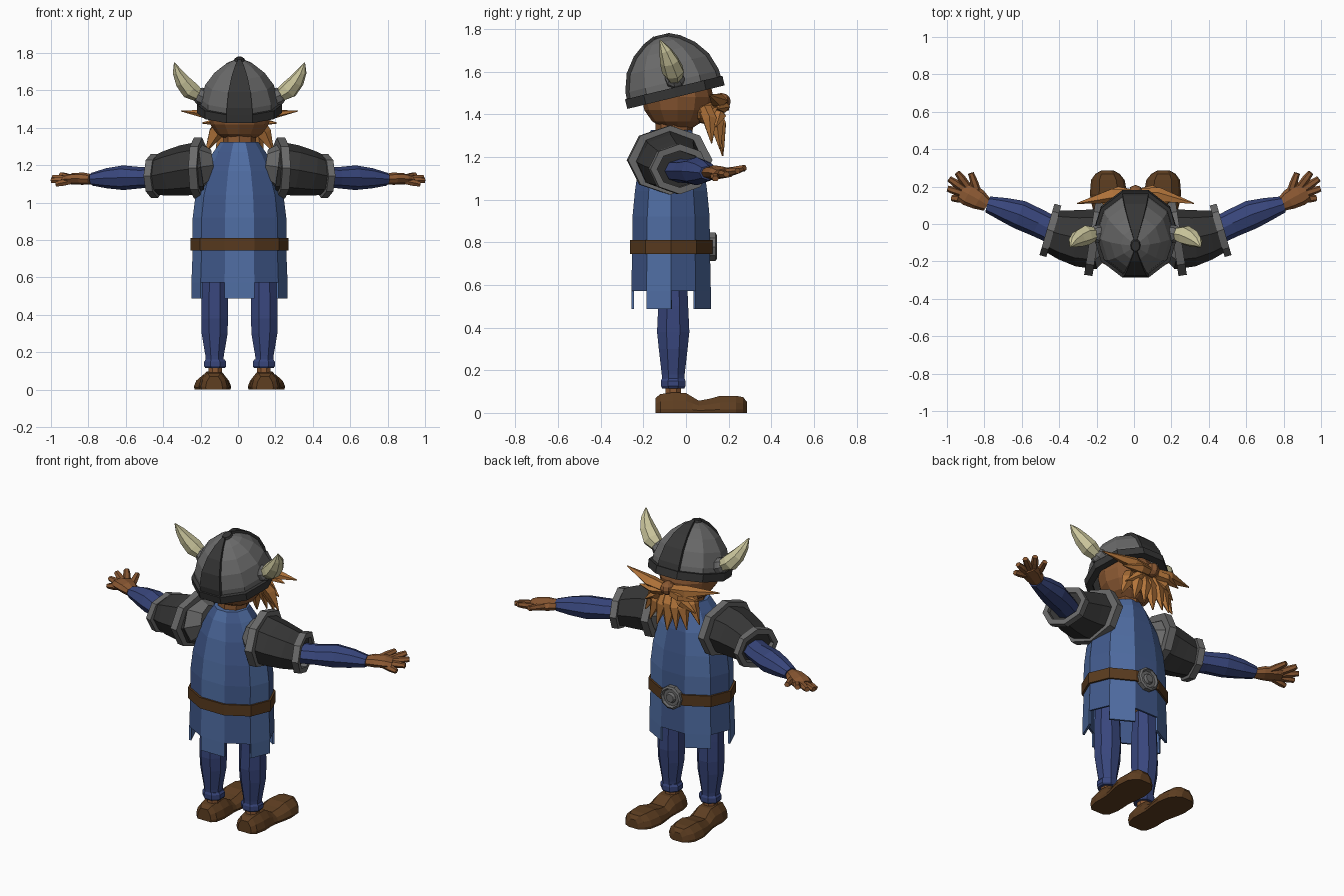
import bpy, bmesh, math
from mathutils import Vector

if "Cube" in bpy.data.objects:
    bpy.data.objects.remove(bpy.data.objects["Cube"])

V = Vector
CX = 0.008  # body centre line


def material(name, r, g, b):
    m = bpy.data.materials.new(name)
    lin = [((c / 255 + 0.055) / 1.055) ** 2.4 for c in (r, g, b)]
    m.diffuse_color = (*lin, 1)
    m.use_nodes = True
    m.node_tree.nodes["Principled BSDF"].inputs["Base Color"].default_value = m.diffuse_color
    return m


LIGHT_BLUE = material("light blue cloth", 80, 110, 164)
MID_BLUE = material("mid blue cloth", 64, 88, 138)
DEEP_BLUE = material("deep blue cloth", 56, 70, 124)
LEATHER = material("belt leather", 88, 58, 30)
SHOE = material("shoe brown", 94, 62, 33)
STEEL = material("steel grey", 106, 106, 106)
IRON = material("dark iron", 54, 54, 54)
HORN = material("horn ivory", 205, 200, 158)
SKIN = material("skin", 138, 88, 50)
HAIR = material("ginger hair", 178, 116, 58)


def finish(name, bm, mats):
    bmesh.ops.recalc_face_normals(bm, faces=bm.faces[:])
    me = bpy.data.meshes.new(name)
    bm.to_mesh(me)
    bm.free()
    for m in mats:
        me.materials.append(m)
    ob = bpy.data.objects.new(name, me)
    bpy.context.collection.objects.link(ob)
    return ob


def tube(name, pts, n, mats, axis=None, phase=0.0, rule=None, caps=(True, True), loop=False):
    """Loft n-sided rings (centre, width, height); rule(row, side) gives a slot or None for no face."""
    bm = bmesh.new()
    cs = [V(p[0]) for p in pts]
    main = V(axis) if axis else cs[-1] - cs[0]
    main.normalize()
    ref = V((1, 0, 0)) if abs(main.z) > 0.8 else V((0, 0, 1)).cross(main)
    rings = []
    for k, (c, ra, rb) in enumerate(pts):
        t = main if axis else (cs[min(k + 1, len(cs) - 1)] - cs[max(k - 1, 0)]).normalized()
        u = (ref - t * ref.dot(t)).normalized()
        v = t.cross(u)
        rings.append([bm.verts.new(V(c) + u * ra * math.cos(a) + v * rb * math.sin(a))
                      for a in (2 * math.pi * (i + phase) / n for i in range(n))])
    for j in range(len(rings) if loop else len(rings) - 1):
        r0, r1 = rings[j], rings[(j + 1) % len(rings)]
        for i in range(n):
            slot = rule(j, i) if rule else 0
            if slot is not None:
                k = (i + 1) % n
                bm.faces.new((r0[i], r0[k], r1[k], r1[i])).material_index = slot
    if not loop:
        for end, ring in zip(caps, (rings[0], rings[-1])):
            if end:
                bm.faces.new(ring)
    bmesh.ops.delete(bm, geom=[v for v in bm.verts if not v.link_faces], context='VERTS')
    return finish(name, bm, mats)


def hoop(name, c, axis, ra, rb, wall, depth, n, mat, phase=0.0):
    """Hollow band centred on c."""
    d = V(axis).normalized() * depth / 2
    a, b = V(c) - d, V(c) + d
    return tube(name, [(a, ra - wall, rb - wall), (a, ra, rb), (b, ra, rb), (b, ra - wall, rb - wall)],
                n, [mat], axis=axis, phase=phase, loop=True)


def ball(name, c, size, mat, seg=10, rows=7):
    bm = bmesh.new()
    bmesh.ops.create_uvsphere(bm, u_segments=seg, v_segments=rows, radius=1)
    for v in bm.verts:
        v.co = V(c) + V(a * b for a, b in zip(v.co, size))
    return finish(name, bm, [mat])


def thicken(ob, amount, offset):
    mod = ob.modifiers.new("thickness", 'SOLIDIFY')
    mod.thickness, mod.offset = amount, offset


# Tunic: alternating stripes, every second one hanging lower at the hem
body = [(0.487, .257, .196), (0.572, .257, .196), (0.75, .25, .192), (0.92, .25, .19), (1.04, .235, .178),
        (1.17, .195, .158), (1.27, .14, .128), (1.325, .1, .1)]
tunic = tube("tunic", [((CX, -.07, z), a, b) for z, a, b in body], 10, [LIGHT_BLUE, MID_BLUE],
             rule=lambda j, i: 0 if i % 2 else (None if j == 0 else 1), caps=(False, True))
thicken(tunic, 0.012, -1)

# Belt and buckle
hoop("belt", (CX, -.07, .778), (0, 0, 1), .262, .203, .03, .066, 10, LEATHER)
tube("buckle", [((CX, .09, .778), .07, .07), ((CX, .138, .778), .07, .07), ((CX, .145, .778), .058, .058),
                ((CX, .132, .778), .05, .05), ((CX, .132, .778), .032, .032), ((CX, .146, .778), .024, .024)],
     10, [STEEL], axis=(0, 1, 0))

# Head, neck and nose
tube("neck", [((CX, -.06, 1.28), .085, .085), ((CX, -.05, 1.4), .09, .09)], 8, [SKIN])
ball("head", (CX, -.04, 1.48), (.17, .168, .16), SKIN, 12, 8)
ball("nose", (CX, .165, 1.46), (.04, .045, .04), SKIN, 8, 6)

# Helmet, tilted back, with a raised dark band running over the top
AX = V((0, -.235, .972)).normalized()
BASE = V((CX, -.048, 1.485))
dome = [(0, .212, .225), (.07, .208, .222), (.15, .182, .195), (.215, .134, .145), (.26, .077, .085),
        (.284, .025, .03)]
tube("helmet_dome", [(BASE + AX * h, a, b) for h, a, b in dome], 10, [STEEL],
     axis=AX, caps=(False, True))
band = tube("helmet_band", [(BASE + AX * (h + .004), a * 1.06, b * 1.02) for h, a, b in dome], 10, [IRON],
            axis=AX, rule=lambda j, i: 0 if i in (2, 7) else None, caps=(False, False))
thicken(band, 0.02, 0)
tube("helmet_cap", [(BASE + AX * .276, .03, .04), (BASE + AX * .295, .022, .03)], 10, [IRON], axis=AX)
hoop("helmet_rim", BASE + AX * .018, AX, .228, .247, .04, .046, 10, IRON)

# Beard centre lock and base
tube("beard_center", [((CX, .1, 1.44), .08, .04), ((CX, .15, 1.36), .06, .035), ((CX, .172, 1.205), .004, .004)],
     5, [HAIR])
ball("beard_base", (CX, .085, 1.41), (.13, .065, .055), HAIR, 10, 6)

for s, side in ((1, "right"), (-1, "left")):
    def P(x, y, z):
        return V((CX + s * x, y, z))

    # Horns
    tube(side + "_horn_socket", [(P(.15, -.05, 1.545), .046, .046), (P(.215, -.053, 1.572), .046, .046),
                                 (P(.228, -.055, 1.578), .036, .036)], 8, [STEEL])
    tube(side + "_horn", [(P(.215, -.053, 1.572), .036, .036), (P(.265, -.06, 1.603), .054, .05),
                          (P(.305, -.078, 1.65), .047, .041), (P(.333, -.098, 1.70), .029, .026),
                          (P(.348, -.122, 1.748), .003, .003)], 7, [HORN])

    # Moustache and beard locks: base, tip, thickness
    locks = [((.02, .16, 1.45), (.312, .11, 1.49), .042), ((.03, .165, 1.44), (.2, .15, 1.425), .036),
             ((.05, .14, 1.42), (.17, .14, 1.34), .036), ((.035, .13, 1.42), (.065, .175, 1.225), .04),
             ((.07, .12, 1.42), (.125, .16, 1.235), .042), ((.1, .09, 1.43), (.183, .12, 1.265), .042)]
    for k, (a, b, r) in enumerate(locks):
        a, b = P(*a), P(*b)
        mid = a.lerp(b, .35) + V((0, .012, 0))
        tube(f"{side}_lock_{k + 1}", [(a, r * .75, r * .75), (mid, r, r * .8), (b, .003, .003)], 5, [HAIR])

    # Shoulder armour with rims
    tube(side + "_shoulder_inner", [(P(.14, -.08, 1.2), .09, .085), (P(.21, -.08, 1.19), .16, .135)],
         8, [STEEL])
    tube(side + "_arm_guard", [(P(.2, -.08, 1.185), .162, .142), (P(.3, -.076, 1.172), .152, .135),
                               (P(.38, -.058, 1.157), .135, .122), (P(.45, -.038, 1.143), .115, .105)],
         8, [IRON])
    hoop(side + "_shoulder_rim", P(.222, -.077, 1.185), (s * .98, .15, 0), .2, .162, .045, .045, 8, STEEL)
    hoop(side + "_guard_cuff", P(.455, -.034, 1.143), (s * .96, .28, 0), .143, .118, .032, .038, 8, STEEL)

    # Sleeve
    tube(side + "_sleeve", [(P(.44, -.035, 1.135), .072, .055), (P(.52, .005, 1.133), .075, .056),
                            (P(.62, .05, 1.133), .078, .066), (P(.71, .08, 1.13), .062, .054),
                            (P(.79, .105, 1.125), .044, .034)], 8, [DEEP_BLUE])

    # Hand
    CXH = 0 if s > 0 else -0.0

    def H(x, y, z):
        return V((s * x, y, z))

    tube(side + "_palm", [(H(.785, .102, 1.125), .036, .027), (H(.83, .13, 1.128), .055, .033),
                          (H(.885, .16, 1.127), .064, .03), (H(.92, .178, 1.122), .055, .022)], 8, [SKIN])
    digits = [((.825, .14, 1.125), (.872, .272, 1.145)), ((.885, .195, 1.125), (.945, .275, 1.15)),
              ((.9, .18, 1.125), (.988, .242, 1.135)), ((.9, .158, 1.12), (.997, .19, 1.118)),
              ((.895, .133, 1.115), (.975, .138, 1.098))]
    for k, (a, b) in enumerate(digits):
        a, b = H(*a), H(*b)
        tube(f"{side}_finger_{k + 1}", [(a, .021, .019), (a.lerp(b, .6), .021, .019), (b, .016, .014)],
             6, [SKIN])

    # Legs
    leg = [(.13, .05, .055), (.18, .053, .058), (.3, .075, .073), (.38, .077, .082), (.5, .076, .076),
           (.68, .068, .068)]
    tube(side + "_leg", [(P(.133, -.06, z), a, b) for z, a, b in leg], 8, [DEEP_BLUE], phase=.5)
    cuff = [(.115, .056, .056), (.125, .064, .062), (.15, .064, .062), (.162, .054, .057)]
    tube(side + "_trouser_cuff", [(P(.13, -.06, z), a, b) for z, a, b in cuff], 8, [DEEP_BLUE], phase=.5)
    tube(side + "_ankle", [(P(.13, -.06, .07), .04, .04), (P(.13, -.06, .13), .04, .04)], 8, [SKIN], phase=.5)

    # Shoes: flat sole, cross-sections from heel to toe
    sections = [(-.143, .045, .07), (-.12, .07, .088), (-.06, .082, .096), (0, .08, .093), (.03, .08, .075),
                (.06, .084, .057), (.11, .094, .066), (.16, .1, .08), (.235, .09, .08), (.268, .065, .074),
                (.285, .035, .052)]
    shape = [(-.96, 0), (-1, .2), (-.87, .6), (-.5, 1), (.5, 1), (.87, .6), (1, .2), (.96, 0)]
    bm = bmesh.new()
    rows = [[bm.verts.new(P(.136 + max(0, y) * .05 + w * a, y, h * b)) for a, b in shape]
            for y, w, h in sections]
    for r0, r1 in zip(rows, rows[1:]):
        for i in range(8):
            k = (i + 1) % 8
            bm.faces.new((r0[i], r0[k], r1[k], r1[i]))
    bm.faces.new(rows[0])
    bm.faces.new(rows[-1])
    finish(side + "_shoe", bm, [SHOE])
